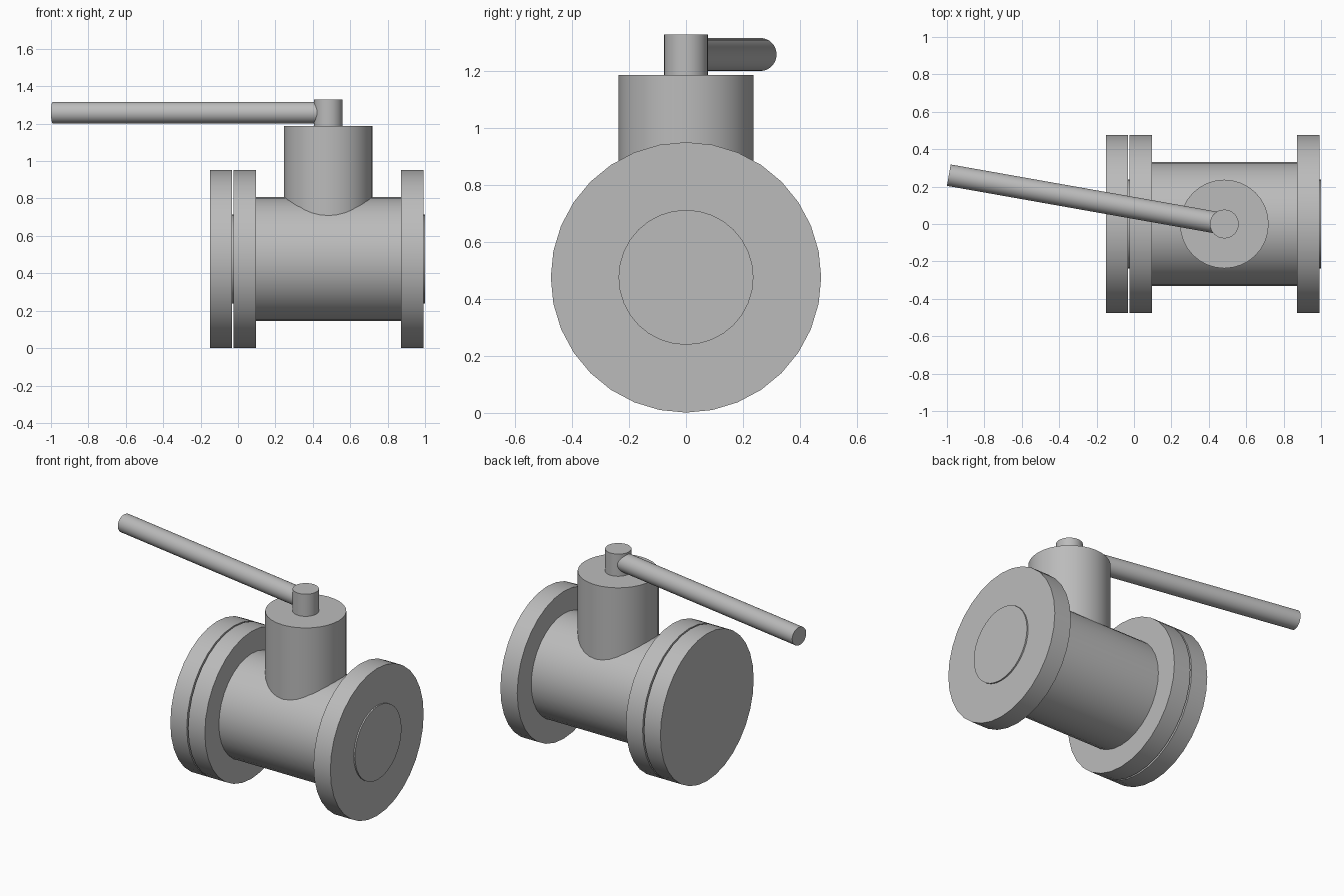
import bpy
import math
from mathutils import Vector

cube = bpy.data.objects.get("Cube")
if cube:
    bpy.data.objects.remove(cube, do_unlink=True)

# Single metal colour
COLOUR = (0.5, 0.5, 0.5, 1.0)
metal = bpy.data.materials.new("grey metal")
metal.use_nodes = True
metal.diffuse_color = COLOUR
metal.node_tree.nodes["Principled BSDF"].inputs["Base Color"].default_value = COLOUR


def rod(name, start, end, radius, sides=32):
    """Smooth capped cylinder running between two points."""
    start, end = Vector(start), Vector(end)
    axis = end - start
    bpy.ops.mesh.primitive_cylinder_add(vertices=sides, radius=radius,
                                        depth=axis.length,
                                        location=(start + end) / 2)
    obj = bpy.context.object
    obj.name = name
    obj.rotation_euler = axis.to_track_quat('Z', 'Y').to_euler()
    obj.data.materials.append(metal)
    bpy.ops.object.shade_smooth_by_angle(angle=math.radians(30))
    return obj


AXIS_Z = 0.476
STEM_X = 0.483


def pipe_part(name, x0, x1, radius):
    """Cylinder lying along the pipe axis."""
    return rod(name, (x0, 0, AXIS_Z), (x1, 0, AXIS_Z), radius)


# Pipe body and flanges
pipe_part("valve_body", 0.05, 0.90, 0.332)
pipe_part("blind_flange", -0.15, -0.033, 0.475)
pipe_part("right_flange", -0.023, 0.096, 0.475)
pipe_part("left_flange", 0.871, 0.991, 0.475)

# Raised sealing faces
pipe_part("right_raised_face", -0.035, 0.0, 0.237)
pipe_part("left_raised_face", 0.95, 1.0, 0.237)

# Bonnet, stem and angled lever
rod("bonnet", (STEM_X, 0, AXIS_Z), (STEM_X, 0, 1.187), 0.237)
rod("stem", (STEM_X, 0, 1.15), (STEM_X, 0, 1.33), 0.077)
rod("lever_handle", (STEM_X, 0, 1.259), (-0.99, 0.261, 1.259), 0.058)
